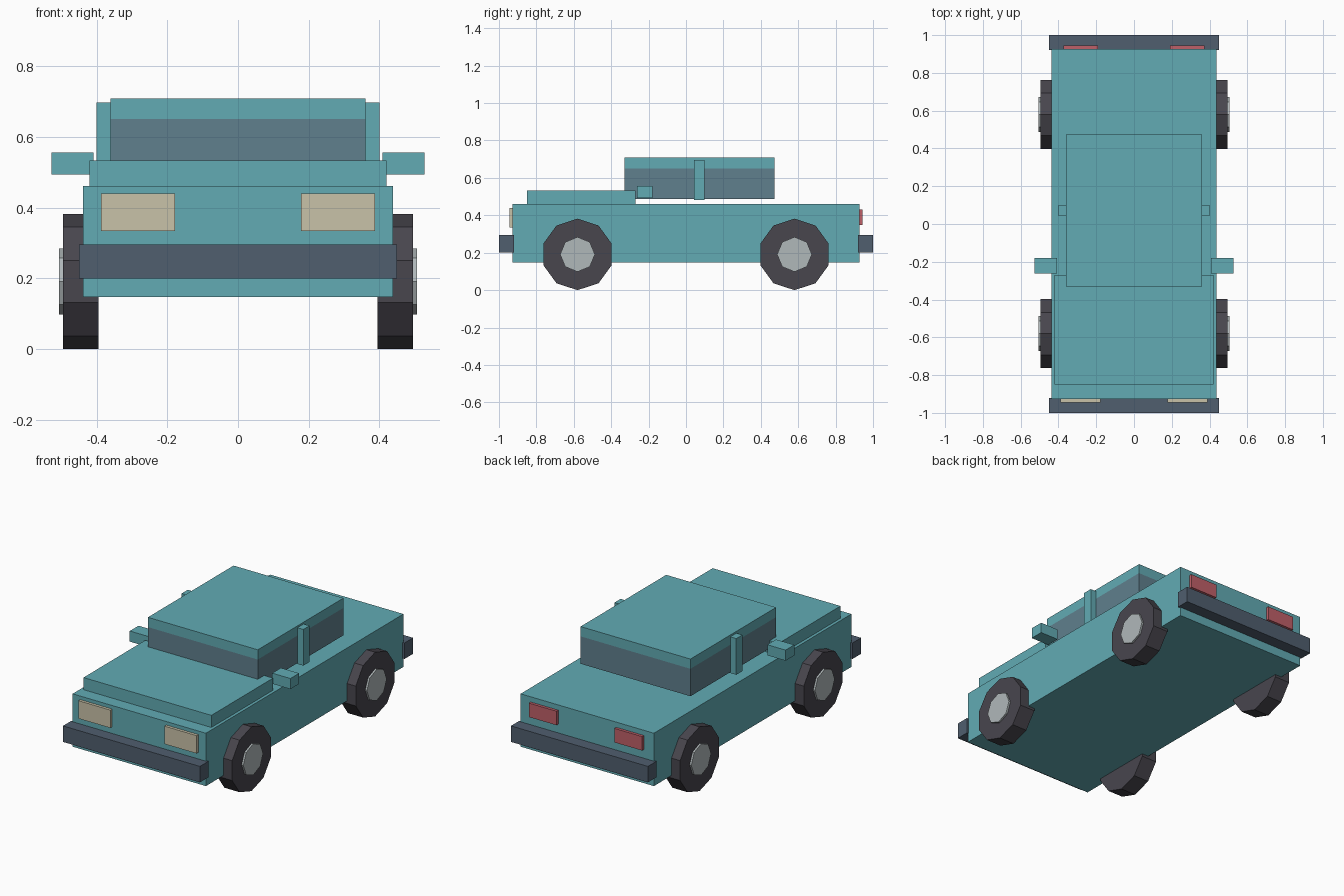
import bpy
import bmesh
from math import sin, cos, tau

if "Cube" in bpy.data.objects:
    bpy.data.objects.remove(bpy.data.objects["Cube"], do_unlink=True)


def material(name, rgb):
    m = bpy.data.materials.new(name)
    m.use_nodes = True
    m.diffuse_color = (*rgb, 1)
    m.node_tree.nodes["Principled BSDF"].inputs["Base Color"].default_value = (*rgb, 1)
    return m


teal = material("teal paint", (0.122, 0.407, 0.456))
glass = material("tinted glass", (0.117, 0.216, 0.27))
slate = material("slate bumper", (0.08, 0.112, 0.156))
rubber = material("dark rubber", (0.065, 0.061, 0.076))
metal = material("pale metal", (0.434, 0.479, 0.491))
cream = material("cream lamp", (0.584, 0.539, 0.392))
red = material("red lamp", (0.52, 0.115, 0.14))


def finish(name, bm, mat):
    bmesh.ops.recalc_face_normals(bm, faces=bm.faces)
    mesh = bpy.data.meshes.new(name)
    bm.to_mesh(mesh)
    bm.free()
    mesh.materials.append(mat)
    obj = bpy.data.objects.new(name, mesh)
    bpy.context.collection.objects.link(obj)
    return obj


def box(name, mat, xs, ys, zs):
    """Box spanning the given ranges on each axis."""
    bm = bmesh.new()
    bmesh.ops.create_cube(bm, size=1)
    for v in bm.verts:
        v.co = [(lo + hi) / 2 + c * (hi - lo) for c, (lo, hi) in zip(v.co, (xs, ys, zs))]
    return finish(name, bm, mat)


def disc(name, mat, sides, radius, y, z, x0, x1):
    """Prism along x with one corner pointing straight up."""
    bm = bmesh.new()
    ring = [bm.verts.new((x0, y + radius * sin(tau * i / sides), z + radius * cos(tau * i / sides)))
            for i in range(sides)]
    face = bm.faces.new(ring)
    new = bmesh.ops.extrude_face_region(bm, geom=[face], use_keep_orig=True)["geom"]
    for v in new:
        if isinstance(v, bmesh.types.BMVert):
            v.co.x = x1
    return finish(name, bm, mat)


# Body, bonnet and cabin
box("body", teal, (-0.438, 0.438), (-0.927, 0.927), (0.147, 0.461))
box("bonnet", teal, (-0.42, 0.42), (-0.85, -0.27), (0.455, 0.533))
box("cabin_glass", glass, (-0.361, 0.361), (-0.33, 0.474), (0.487, 0.65))
box("roof", teal, (-0.361, 0.361), (-0.33, 0.474), (0.65, 0.708))

# Bumpers
box("front_bumper", slate, (-0.45, 0.45), (-1, -0.92), (0.2, 0.295))
box("rear_bumper", slate, (-0.45, 0.45), (0.92, 1), (0.2, 0.295))

# Paired parts
for side, s in (("left", 1), ("right", -1)):
    def span(a, b):
        return sorted((s * a, s * b))

    box(side + "_pillar", teal, span(0.355, 0.4), (0.042, 0.1), (0.482, 0.697))
    box(side + "_mirror", teal, span(0.408, 0.528), (-0.262, -0.18), (0.493, 0.556))
    box(side + "_headlight", cream, span(0.178, 0.388), (-0.944, -0.92), (0.334, 0.44))
    box(side + "_tail_light", red, span(0.19, 0.372), (0.92, 0.944), (0.347, 0.43))
    for end, y in (("front", -0.58), ("rear", 0.58)):
        disc(f"{side}_{end}_tyre", rubber, 10, 0.191, y, 0.191, s * 0.395, s * 0.495)
        disc(f"{side}_{end}_hub", metal, 8, 0.093, y, 0.191, s * 0.45, s * 0.506)
